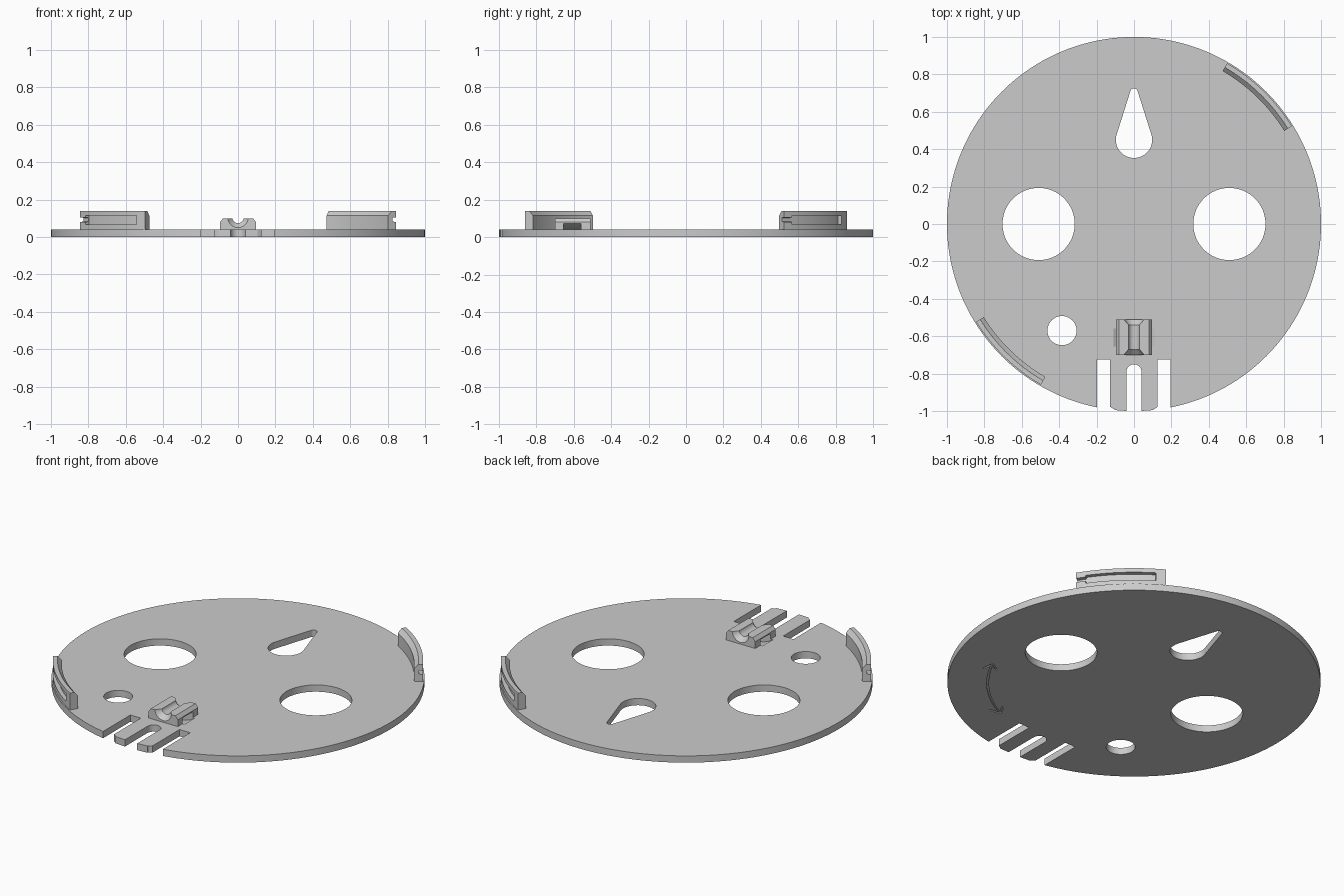
import bpy, bmesh
from math import sin, cos, asin, radians, degrees, pi
from mathutils import Matrix

cube = bpy.data.objects.get("Cube")
if cube:
    bpy.data.objects.remove(cube)

GREY = (0.6, 0.6, 0.6, 1)
mat = bpy.data.materials.new("light grey plastic")
mat.use_nodes = True
mat.diffuse_color = GREY
mat.node_tree.nodes["Principled BSDF"].inputs["Base Color"].default_value = GREY


def make(name, bm):
    bmesh.ops.recalc_face_normals(bm, faces=bm.faces[:])
    mesh = bpy.data.meshes.new(name)
    bm.to_mesh(mesh)
    bm.free()
    mesh.materials.append(mat)
    ob = bpy.data.objects.new(name, mesh)
    bpy.context.collection.objects.link(ob)
    return ob


def loft(name, rings):
    """Skin a list of equal-length point rings and cap both ends."""
    bm = bmesh.new()
    vs = [[bm.verts.new(p) for p in ring] for ring in rings]
    n = len(vs[0])
    for a, b in zip(vs, vs[1:]):
        for i in range(n):
            j = (i + 1) % n
            bm.faces.new((a[i], a[j], b[j], b[i]))
    bm.faces.new(vs[0])
    bm.faces.new(vs[-1])
    return make(name, bm)


def prism(name, pts, lo, hi, axis="z"):
    put = (lambda p, h: (p[0], p[1], h)) if axis == "z" else (lambda p, h: (p[0], h, p[1]))
    return loft(name, [[put(p, h) for p in pts] for h in (lo, hi)])


def sweep(name, profile, a0, a1, steps=16):
    """Turn an (r, z) profile about the z axis between two angles."""
    angles = [radians(a0 + (a1 - a0) * i / steps) for i in range(steps + 1)]
    return loft(name, [[(r * cos(a), r * sin(a), z) for r, z in profile] for a in angles])


def arc(cx, cy, r, a0, a1, n):
    return [(cx + r * cos(radians(a0 + (a1 - a0) * i / n)),
             cy + r * sin(radians(a0 + (a1 - a0) * i / n))) for i in range(n + 1)]


def circle(cx, cy, r, n=64):
    return arc(cx, cy, r, 0, 360 - 360 / n, n - 1)


def rect(x0, x1, y0, y1):
    return [(x0, y0), (x1, y0), (x1, y1), (x0, y1)]


def cut(ob, cutters):
    for c in cutters:
        mod = ob.modifiers.new("cut", "BOOLEAN")
        mod.operation, mod.solver, mod.object = "DIFFERENCE", "EXACT", c
    bpy.context.view_layer.update()
    dg = bpy.context.evaluated_depsgraph_get()
    mesh = bpy.data.meshes.new_from_object(ob.evaluated_get(dg))
    ob.modifiers.clear()
    ob.data = mesh


def smooth(ob):
    ob.data.shade_smooth()
    ob.data.set_sharp_from_angle(angle=radians(25))


T = 0.04          # plate thickness
LO, HI = -0.05, 0.1

# Base plate and its through holes
plate = prism("base_plate", circle(0, 0, 1, 160), 0, T)
R, r, cy, ty = 0.097, 0.02, 0.45, 0.705
phi = degrees(asin((R - r) / (ty - cy)))
teardrop = arc(0, cy, R, 180 - phi, 360 + phi, 40) + arc(0, ty, r, phi, 180 - phi, 12)
holes = [circle(0.51, 0, 0.193), circle(-0.51, 0, 0.193), circle(-0.385, -0.57, 0.078, 40), teardrop]

# Edge slots either side of the split tongue
holes += [rect(-0.197, -0.128, -1.1, -0.725), rect(0.125, 0.195, -1.1, -0.725)]
holes.append([(-0.04, -1.1), (0.04, -1.1)] + arc(0, -0.79, 0.04, 0, 180, 16))
for s in (-1, 1):
    holes.append([(s * 0.135, -0.972), (s * 0.12, -0.982), (s * 0.105, -0.99), (s * 0.1, -1.1), (s * 0.135, -1.1)])
cutters = [prism("hole_cutter", h, LO, HI) for h in holes]

# Curved strap channel that dips under the cable saddle
strap = prism("strap_cutter", arc(0, 0.195, 0.19, 215, 325, 24) + arc(0, 0.195, 0.155, 325, 215, 24),
              -0.655, -0.56, "y")

# Engraved double-headed arrow on the underside
DEPTH = 0.006
engraving = [sweep("arrow_cutter", [(0.78, -DEPTH), (0.79, -DEPTH), (0.79, DEPTH), (0.78, DEPTH)], -63.5, -25.5)]
for ang, turn in ((-25, 1), (-64, -1)):
    for side in (-1, 1):
        bar = prism("arrowhead_cutter", rect(0, 0.065, -0.005, 0.005), -DEPTH - 0.001, DEPTH)
        spin = radians(ang - turn * 90 + side * 35)
        bar.data.transform(Matrix.Translation((0.785 * cos(radians(ang)), 0.785 * sin(radians(ang)), 0))
                           @ Matrix.Rotation(spin, 4, "Z"))
        engraving.append(bar)
cut(plate, cutters + [strap] + engraving)
smooth(plate)

# Cable saddle: chamfered block with a trough flared at both ends
Y0, Y1 = -0.70, -0.51
saddle = prism("cable_saddle", [(-0.096, 0.03), (0.096, 0.03), (0.096, 0.08), (0.08, 0.1),
                                (-0.08, 0.1), (-0.096, 0.08)], Y0, Y1, "y")
stations = [(Y0 - 0.01, 0.063), (Y0 + 0.03, 0.03), (Y1 - 0.03, 0.03), (Y1 + 0.01, 0.063)]
trough = loft("trough_cutter", [[(x, y, z) for x, z in circle(0, 0.105, rad, 40)] for y, rad in stations])
cut(saddle, [strap, trough])
smooth(saddle)

# Two opposite rim clips, grooved on the outside with a narrow entry
waste = cutters + engraving + [strap, trough]
for name, base in (("back_left_clip", 0), ("front_right_clip", 180)):
    clip = sweep(name, [(0.945, 0.03), (0.993, 0.03), (0.993, 0.14), (0.968, 0.14), (0.945, 0.115)],
                 base + 31.8, base + 59.9)
    groove = sweep("groove_cutter", [(0.97, 0.067), (1.02, 0.067), (1.02, 0.115), (0.97, 0.115)],
                   base + 34.8, base + 56.8)
    entry = sweep("entry_cutter", [(0.972, 0.083), (1.02, 0.078), (1.02, 0.108), (0.972, 0.103)],
                  base + 31, base + 35.2, 4)
    cut(clip, [groove, entry])
    smooth(clip)
    waste += [groove, entry]

for c in waste:
    bpy.data.objects.remove(c)
